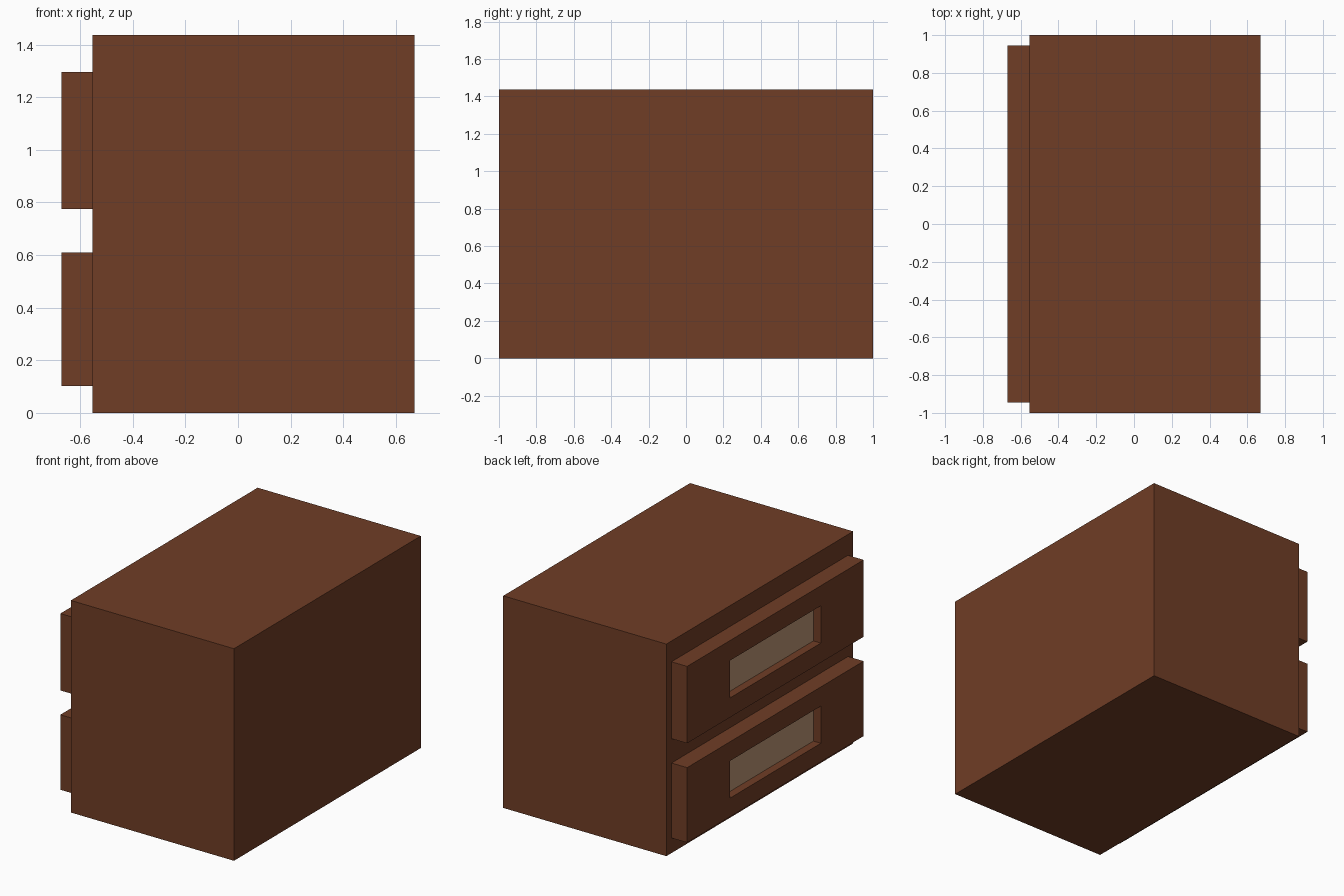
import bpy, bmesh
from mathutils import Vector

if "Cube" in bpy.data.objects:
    bpy.data.objects.remove(bpy.data.objects["Cube"])


def material(name, color):
    m = bpy.data.materials.new(name)
    m.diffuse_color = (*color, 1)
    m.use_nodes = True
    m.node_tree.nodes["Principled BSDF"].inputs["Base Color"].default_value = m.diffuse_color
    return m


WOOD = material("brown_wood", (0.162, 0.047, 0.019))
PANEL = material("beige_panel", (0.50, 0.30, 0.175))


def box_mesh(lo, hi):
    lo, hi = Vector(lo), Vector(hi)
    bm = bmesh.new()
    bmesh.ops.create_cube(bm, size=1)
    for v in bm.verts:
        v.co = (lo + hi) / 2 + v.co * (hi - lo)
    return bm


def finish(bm, name):
    bm.normal_update()
    mesh = bpy.data.meshes.new(name)
    bm.to_mesh(mesh)
    bm.free()
    mesh.materials.append(WOOD)
    mesh.materials.append(PANEL)
    obj = bpy.data.objects.new(name, mesh)
    bpy.context.collection.objects.link(obj)


# Cabinet body
finish(box_mesh((-0.553, -1, 0), (0.67, 1, 1.437)), "cabinet_body")


# Drawer fronts on the -x side, each with a recessed beige hand pull
def drawer(name, z0, z1, pull_z0, pull_z1, half_y=0.945, pull_y=0.487, depth=0.056):
    bm = box_mesh((-0.67, -half_y, z0), (-0.553, half_y, z1))
    bm.normal_update()
    face = min(bm.faces, key=lambda f: f.calc_center_median().x)
    bmesh.ops.inset_individual(bm, faces=[face], thickness=0.05)
    mid = (z0 + z1) / 2
    for v in face.verts:
        v.co.y = pull_y if v.co.y > 0 else -pull_y
        v.co.z = pull_z1 if v.co.z > mid else pull_z0
    # the second, zero-width inset makes the recess walls
    bmesh.ops.inset_individual(bm, faces=[face], thickness=0)
    for v in face.verts:
        v.co.x += depth
    face.material_index = 1
    finish(bm, name)


drawer("lower_drawer", 0.102, 0.61, 0.228, 0.48)
drawer("upper_drawer", 0.775, 1.296, 0.907, 1.16)
